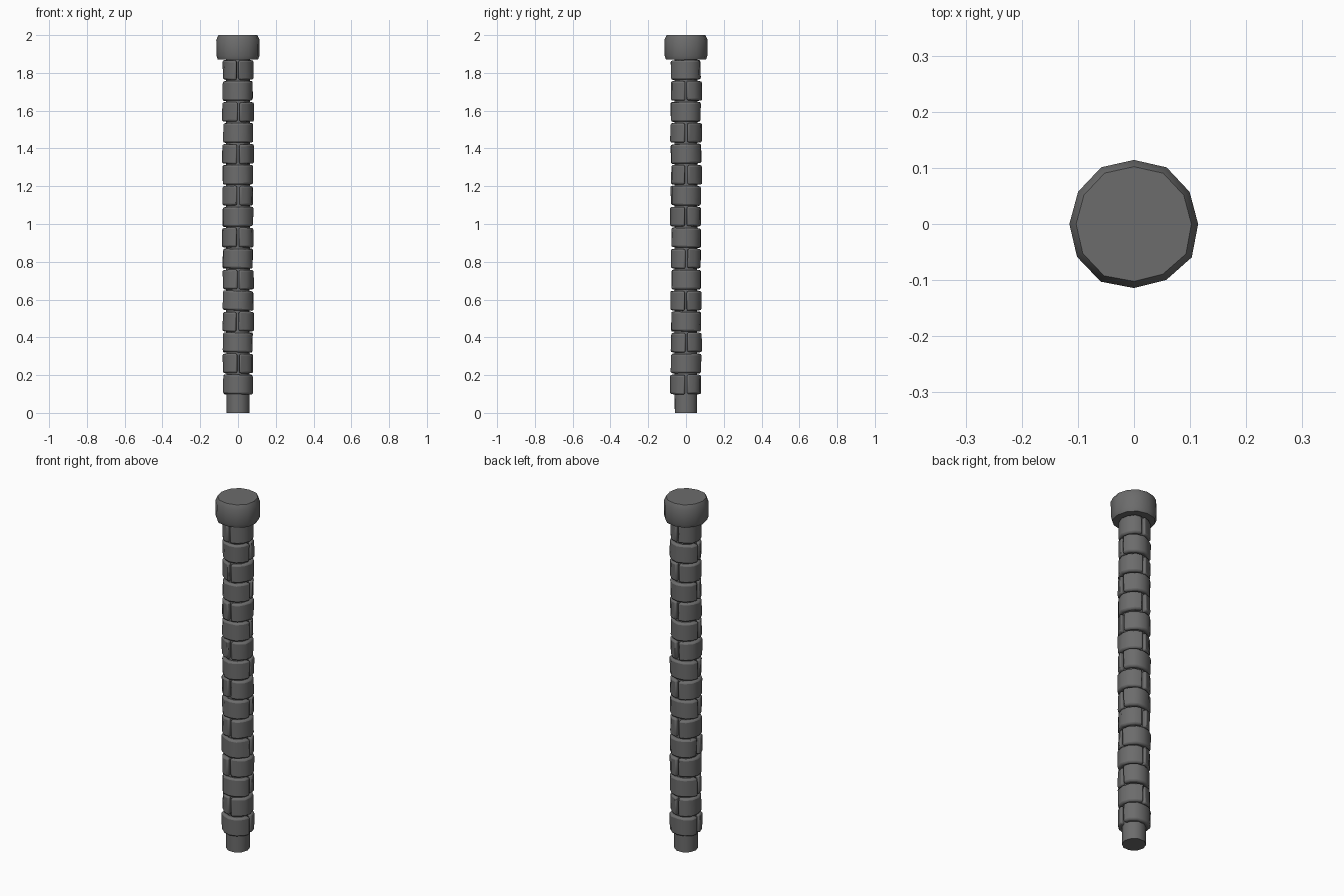
import bpy, bmesh, math, random
from math import cos, sin, pi

random.seed(4)
if "Cube" in bpy.data.objects:
    bpy.data.objects.remove(bpy.data.objects["Cube"])

stone_mat = bpy.data.materials.new("dark grey stone")
stone_mat.use_nodes = True
GREY = (0.15, 0.15, 0.15, 1)
stone_mat.diffuse_color = GREY
stone_mat.node_tree.nodes["Principled BSDF"].inputs["Base Color"].default_value = GREY


def finish(name, bm, bevel=0.0):
    """Turn a bmesh into a smooth shaded object with softened edges."""
    bmesh.ops.recalc_face_normals(bm, faces=bm.faces)
    mesh = bpy.data.meshes.new(name)
    bm.to_mesh(mesh)
    bm.free()
    mesh.materials.append(stone_mat)
    obj = bpy.data.objects.new(name, mesh)
    bpy.context.collection.objects.link(obj)
    if bevel:
        mod = obj.modifiers.new("worn edges", "BEVEL")
        mod.width = bevel
        mod.segments = 2
        mod.limit_method = "ANGLE"
        mod.angle_limit = math.radians(50)
    bpy.ops.object.select_all(action="DESELECT")
    obj.select_set(True)
    bpy.context.view_layer.objects.active = obj
    bpy.ops.object.shade_smooth_by_angle(angle=math.radians(50))
    return obj


def drum(name, sides, rings, jitter=0.0, bevel=0.0):
    """Closed stack of rings, each given as (radius, height)."""
    bm = bmesh.new()
    wobble = [random.uniform(-jitter, jitter) for _ in range(sides)]
    loops = []
    for r, z in rings:
        loops.append([bm.verts.new(((r + wobble[i]) * cos(2 * pi * i / sides),
                                    (r + wobble[i]) * sin(2 * pi * i / sides), z))
                      for i in range(sides)])
    for a, b in zip(loops, loops[1:]):
        for i in range(sides):
            j = (i + 1) % sides
            bm.faces.new((a[i], a[j], b[j], b[i]))
    bm.faces.new(loops[0])
    bm.faces.new(loops[-1])
    return finish(name, bm, bevel)


def half_ring(name, start, z0, z1, inner, outer, steps=6):
    """Curved block covering half a turn, with a small gap and worn faces."""
    bm = bmesh.new()
    a0 = start + random.uniform(0.03, 0.13)
    a1 = start + pi - random.uniform(0.03, 0.13)
    tilt = random.uniform(-0.004, 0.004)
    sections = []
    for i in range(steps + 1):
        t = i / steps
        a = a0 + (a1 - a0) * t
        r = outer + random.uniform(-0.003, 0.004)
        dz = tilt * (2 * t - 1)
        lean = random.uniform(-0.002, 0.002)
        corners = ((inner, z0), (r - lean, z0 + dz), (r + lean, z1 + dz), (inner, z1))
        sections.append([bm.verts.new((q * cos(a), q * sin(a), z)) for q, z in corners])
    for p, q in zip(sections, sections[1:]):
        for k in range(4):
            m = (k + 1) % 4
            bm.faces.new((p[k], p[m], q[m], q[k]))
    bm.faces.new(sections[0])
    bm.faces.new(sections[-1])
    return finish(name, bm, 0.009)


# Inner shaft, showing at the foot and in the joints
drum("core_shaft", 10, [(0.062, 0), (0.064, 1.9)], 0.001)

# Courses of paired half rings, each course turned a quarter from the last
COURSES, BOTTOM, TOP = 16, 0.097, 1.873
pitch = (TOP - BOTTOM) / COURSES
for c in range(COURSES):
    z = BOTTOM + c * pitch
    turn = (c % 2) * pi / 2
    for side in range(2):
        half_ring(f"course_{c + 1}_stone_{side + 1}", turn + side * pi,
                  z + 0.002, z + pitch - 0.006, 0.05, 0.081)

# Heavy capstone
drum("capstone", 12, [(0.108, 1.872), (0.115, 1.89), (0.116, 1.975), (0.104, 2.0)], 0.003)
